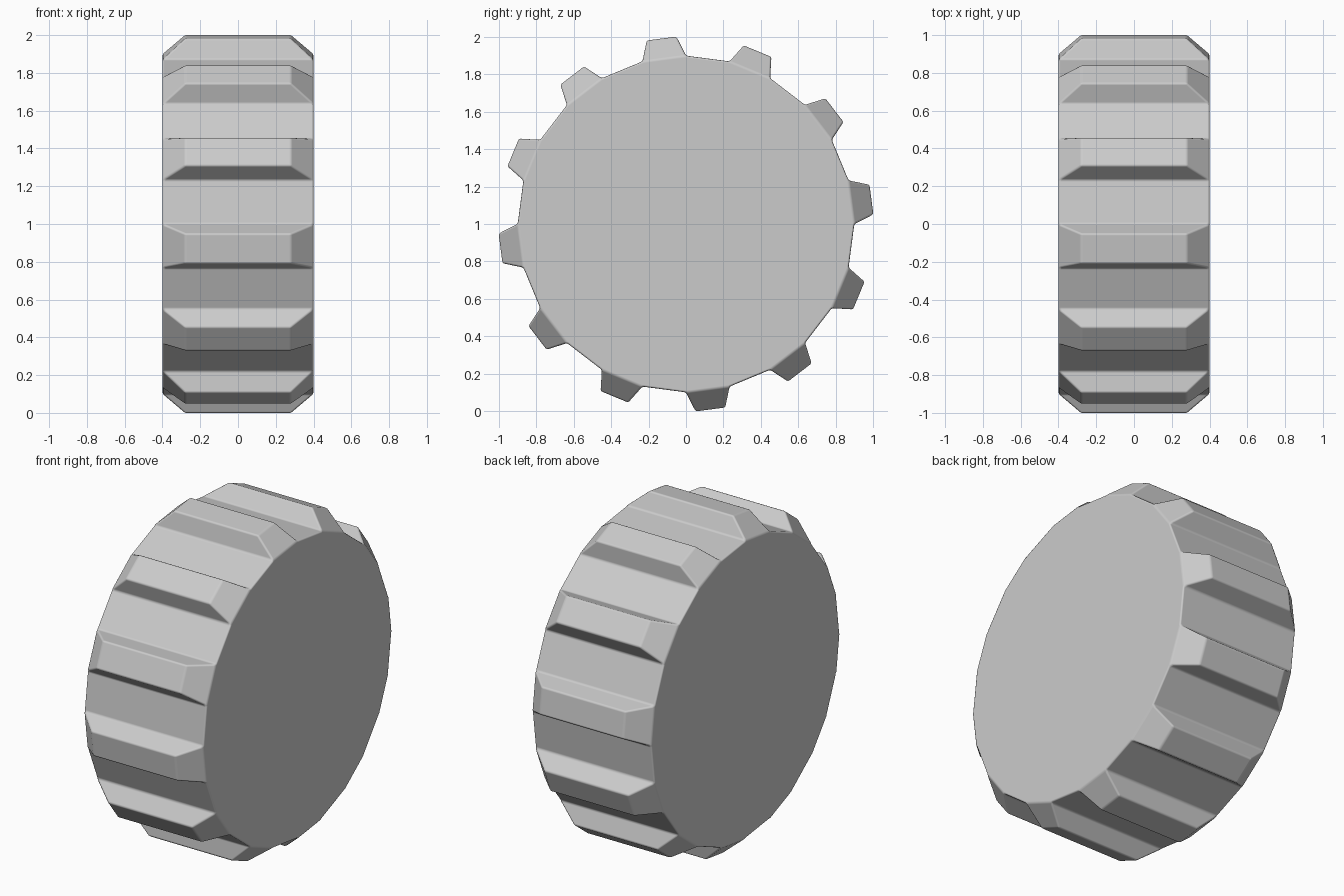
import bpy, bmesh
from math import sin, cos, radians
from mathutils import Vector

if "Cube" in bpy.data.objects:
    bpy.data.objects.remove(bpy.data.objects["Cube"])

SIDES, ROOT, HALF_W = 24, 0.9, 0.4
TIP_D, TIP_HALF, TIP_X = 1.0, 0.08, 0.28

bm = bmesh.new()

# 24-sided drum lying along x
def ring(x):
    return [bm.verts.new((x, ROOT * cos(radians(15 * i)), ROOT * sin(radians(15 * i))))
            for i in range(SIDES)]

left, right = ring(-HALF_W), ring(HALF_W)
bm.faces.new(left)
bm.faces.new(right)
walls = []
for i in range(SIDES):
    j = (i + 1) % SIDES
    walls.append(bm.faces.new((left[i], left[j], right[j], right[i])))
bmesh.ops.recalc_face_normals(bm, faces=bm.faces[:])

# Teeth: raise every other wall and taper its top
angles = {f: radians(15 * i + 7.5) for i, f in enumerate(walls)}
for f in walls[::2]:
    a = angles[f]
    radial = Vector((0, cos(a), sin(a)))
    tangent = Vector((0, -sin(a), cos(a)))
    top = bmesh.ops.extrude_discrete_faces(bm, faces=[f])["faces"][0]
    for v in top.verts:
        sx = 1 if v.co.x > 0 else -1
        st = 1 if v.co.dot(tangent) > 0 else -1
        v.co = radial * TIP_D + tangent * st * TIP_HALF + Vector((sx * TIP_X, 0, 0))
bmesh.ops.recalc_face_normals(bm, faces=bm.faces[:])

mesh = bpy.data.meshes.new("toothed_wheel")
bm.to_mesh(mesh)
bm.free()
wheel = bpy.data.objects.new("toothed_wheel", mesh)
bpy.context.collection.objects.link(wheel)
wheel.location.z = 1.0
for p in mesh.polygons:
    p.use_smooth = True

# Softened edges
bev = wheel.modifiers.new("soft_edges", "BEVEL")
bev.width = 0.01
bev.segments = 2
bev.limit_method = 'ANGLE'
bev.angle_limit = radians(20)
bev.harden_normals = True
